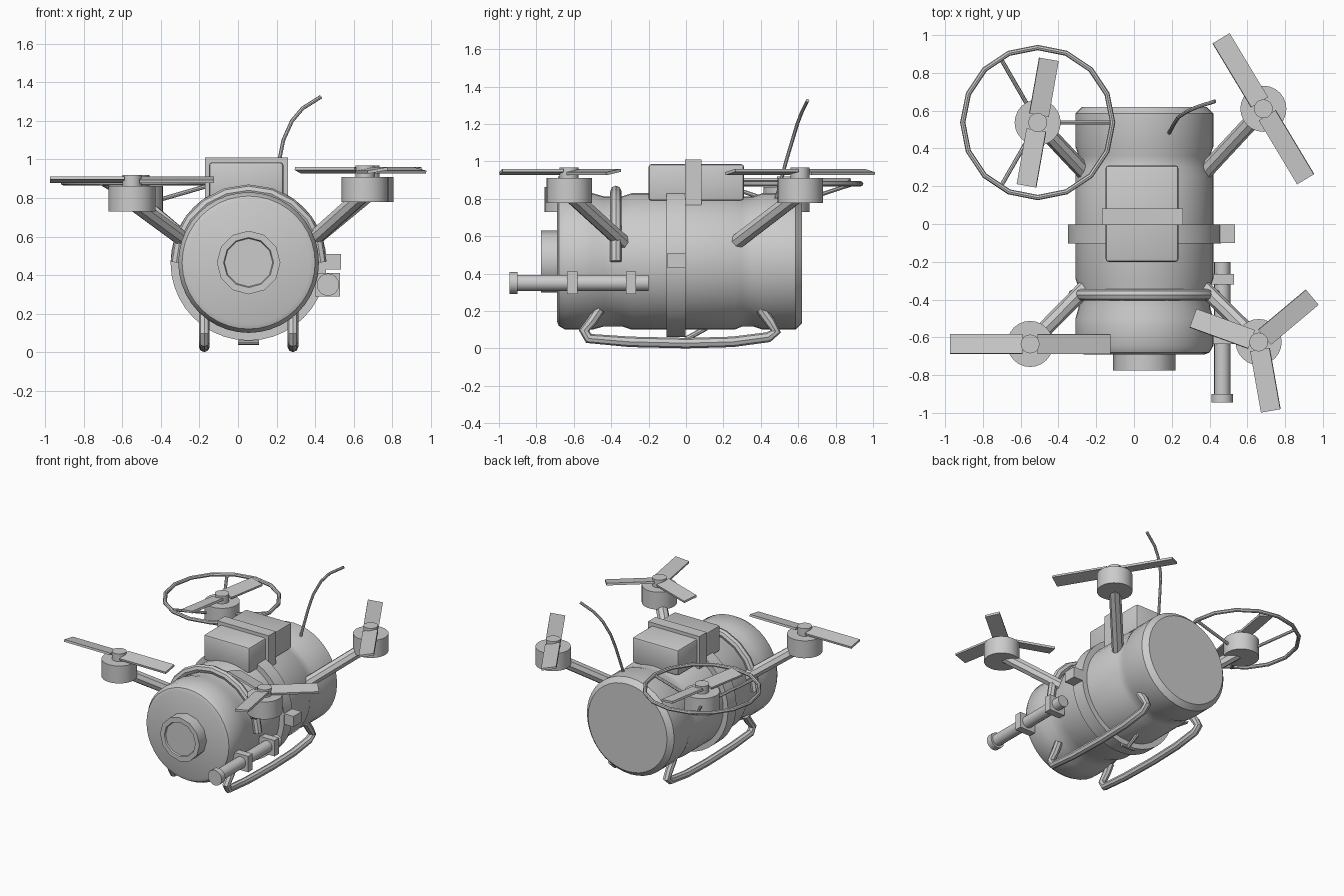
import bpy, bmesh
from math import radians, cos, sin, pi
from mathutils import Matrix, Vector

cube = bpy.data.objects.get("Cube")
if cube:
    bpy.data.objects.remove(cube, do_unlink=True)

grey = bpy.data.materials.new("plain grey")
grey.use_nodes = True
colour = (0.6, 0.6, 0.6, 1)
grey.diffuse_color = colour
for node in grey.node_tree.nodes:
    if node.type == "BSDF_PRINCIPLED":
        node.inputs["Base Color"].default_value = colour

parts = []
BODY = Vector((0.055, 0, 0.465))   # axis of the main drum
ALONG_Y = Matrix.Rotation(radians(-90), 4, "X")


def add_mesh(name, mesh):
    mesh.materials.clear()
    mesh.materials.append(grey)
    ob = bpy.data.objects.new(name, mesh)
    bpy.context.collection.objects.link(ob)
    parts.append(ob)
    return ob


def finish(name, bm):
    bmesh.ops.recalc_face_normals(bm, faces=bm.faces)
    mesh = bpy.data.meshes.new(name)
    bm.to_mesh(mesh)
    bm.free()
    return add_mesh(name, mesh)


def lathe(name, profile, at, segs=32, turn=Matrix()):
    """Closed turned solid from (radius, height) pairs."""
    bm = bmesh.new()
    rings = [[bm.verts.new((r * cos(2 * pi * i / segs), r * sin(2 * pi * i / segs), h))
              for i in range(segs)] for r, h in profile]
    for a, b in zip(rings, rings[1:]):
        for i in range(segs):
            j = (i + 1) % segs
            bm.faces.new((a[i], a[j], b[j], b[i]))
    bm.faces.new(rings[0])
    bm.faces.new(rings[-1])
    bm.transform(Matrix.Translation(at) @ turn)
    return finish(name, bm)


def box(name, low, high, bevel=0.0):
    low, high = Vector(low), Vector(high)
    bm = bmesh.new()
    bmesh.ops.create_cube(bm, size=1)
    bm.transform(Matrix.Translation((low + high) / 2) @ Matrix.Diagonal((high - low).to_4d()))
    if bevel:
        bmesh.ops.bevel(bm, geom=bm.edges[:], offset=bevel, segments=2,
                        profile=0.5, affect="EDGES")
    return finish(name, bm)


def tube(name, points, radius, closed=False, res=2):
    """Round tube along a path, turned into a mesh."""
    cu = bpy.data.curves.new(name + " path", "CURVE")
    cu.dimensions = "3D"
    cu.bevel_depth = radius
    cu.bevel_resolution = res
    cu.use_fill_caps = True
    sp = cu.splines.new("POLY")
    sp.points.add(len(points) - 1)
    for p, co in zip(sp.points, points):
        p.co = (*co, 1)
    sp.use_cyclic_u = closed
    helper = bpy.data.objects.new(name + " path", cu)
    bpy.context.collection.objects.link(helper)
    graph = bpy.context.evaluated_depsgraph_get()
    mesh = bpy.data.meshes.new_from_object(helper.evaluated_get(graph))
    bpy.data.objects.remove(helper, do_unlink=True)
    return add_mesh(name, mesh)


# Main drum with rounded rims and two shallow waists
lathe("body_drum", [(0.32, -0.69), (0.345, -0.68), (0.365, -0.645), (0.365, -0.5),
                    (0.348, -0.44), (0.348, -0.34), (0.365, -0.29), (0.365, 0.26),
                    (0.348, 0.3), (0.348, 0.36), (0.365, 0.41), (0.365, 0.585),
                    (0.33, 0.62)], BODY, 40, ALONG_Y)

# Front lens housing with a recessed glass
lathe("lens_housing", [(0.165, -0.67), (0.165, -0.775), (0.13, -0.775), (0.125, -0.765)],
      BODY, 12, ALONG_Y)

# Middle band and its side latch
lathe("middle_band", [(0.35, -0.104), (0.405, -0.104), (0.405, -0.003), (0.35, -0.003)],
      BODY, 40, ALONG_Y)
box("band_latch", (0.43, -0.1, 0.43), (0.535, -0.003, 0.51))

# Top pack with strap
box("top_pack", (-0.15, -0.2, 0.79), (0.235, 0.31, 0.985), 0.015)
box("pack_strap", (-0.17, -0.005, 0.765), (0.26, 0.083, 1.01))

# Arch tube over the front waist
tube("front_arch", [BODY + Vector((0.375 * cos(pi * i / 10), -0.375, 0.375 * sin(pi * i / 10)))
                    for i in range(11)], 0.03)

# Side barrel and its clamps
lathe("side_barrel", [(0.058, -0.945), (0.058, -0.9), (0.043, -0.9), (0.043, -0.2)],
      (0.467, 0, 0.35), 16, ALONG_Y)
for i, y in enumerate((-0.608, -0.293)):
    box(f"barrel_clamp_{i + 1}", (0.4, y - 0.027, 0.29), (0.53, y + 0.027, 0.41))


# Rotors: arm, motor, cap and pitched blades
def rotor(name, x, y, base, root, angles, length):
    tube(name + "_arm", [root, (x, y, base + 0.05)], 0.042)
    lathe(name + "_motor", [(0.122, base), (0.122, base + 0.132)], (x, y, 0), 24)
    lathe(name + "_cap", [(0.05, base + 0.13), (0.05, base + 0.19)], (x, y, 0), 16)
    for i, angle in enumerate(angles):
        bm = bmesh.new()
        bmesh.ops.create_cube(bm, size=1)
        bm.transform(Matrix.Translation((x, y, base + 0.165))
                     @ Matrix.Rotation(radians(angle), 4, "Z")
                     @ Matrix.Rotation(radians(10), 4, "X")
                     @ Matrix.Translation((length / 2 + 0.02, 0, 0))
                     @ Matrix.Diagonal((length - 0.04, 0.105, 0.016, 1)))
        finish(f"{name}_blade_{i + 1}", bm)


rotor("front_left", 0.66, -0.625, 0.778, (0.36, -0.33, 0.56), (40, 160, 280), 0.37)
rotor("rear_left", 0.685, 0.61, 0.778, (0.36, 0.26, 0.56), (121, 301), 0.435)
rotor("front_right", -0.55, -0.635, 0.73, (-0.25, -0.33, 0.56), (0, 180), 0.425)
rotor("rear_right", -0.51, 0.537, 0.73, (-0.25, 0.26, 0.56), (80, 260), 0.34)

# Guard hoop with three spokes round the rear right rotor
hub = Vector((-0.51, 0.537, 0))


def around(r, angle, z):
    return hub + Vector((r * cos(angle), r * sin(angle), z))


tube("guard_hoop", [around(0.397, 2 * pi * i / 16, 0.88) for i in range(16)], 0.014, True)
for i in range(3):
    a = 2 * pi * i / 3
    tube(f"guard_spoke_{i + 1}", [around(0.1, a, 0.79), around(0.395, a, 0.875)], 0.011)

# Landing skids
skid = [(-0.46, 0.21), (-0.5, 0.15), (-0.545, 0.095), (-0.52, 0.053), (-0.3, 0.035),
        (0, 0.028), (0.25, 0.035), (0.44, 0.06), (0.48, 0.09), (0.45, 0.14), (0.4, 0.21)]
for name, x in (("left_skid", 0.285), ("right_skid", -0.175)):
    tube(name, [(x, y, z) for y, z in skid], 0.028)

# Small belly hook
tube("belly_hook", [(0.055, 0.11, 0.11), (0.055, 0, 0.05)], 0.014)
tube("belly_crossbar", [(0, 0, 0.05), (0.11, 0, 0.05)], 0.012)

# Whip aerial on the rear
tube("whip_aerial", [(0.185, 0.48, 0.79), (0.215, 0.535, 1.0), (0.235, 0.565, 1.1),
                     (0.28, 0.595, 1.2), (0.335, 0.62, 1.265), (0.43, 0.65, 1.325)], 0.01)

# Smooth the round parts, keep hard edges
bpy.ops.object.select_all(action="DESELECT")
for ob in parts:
    ob.select_set(True)
bpy.context.view_layer.objects.active = parts[0]
bpy.ops.object.shade_smooth_by_angle(angle=radians(35))
